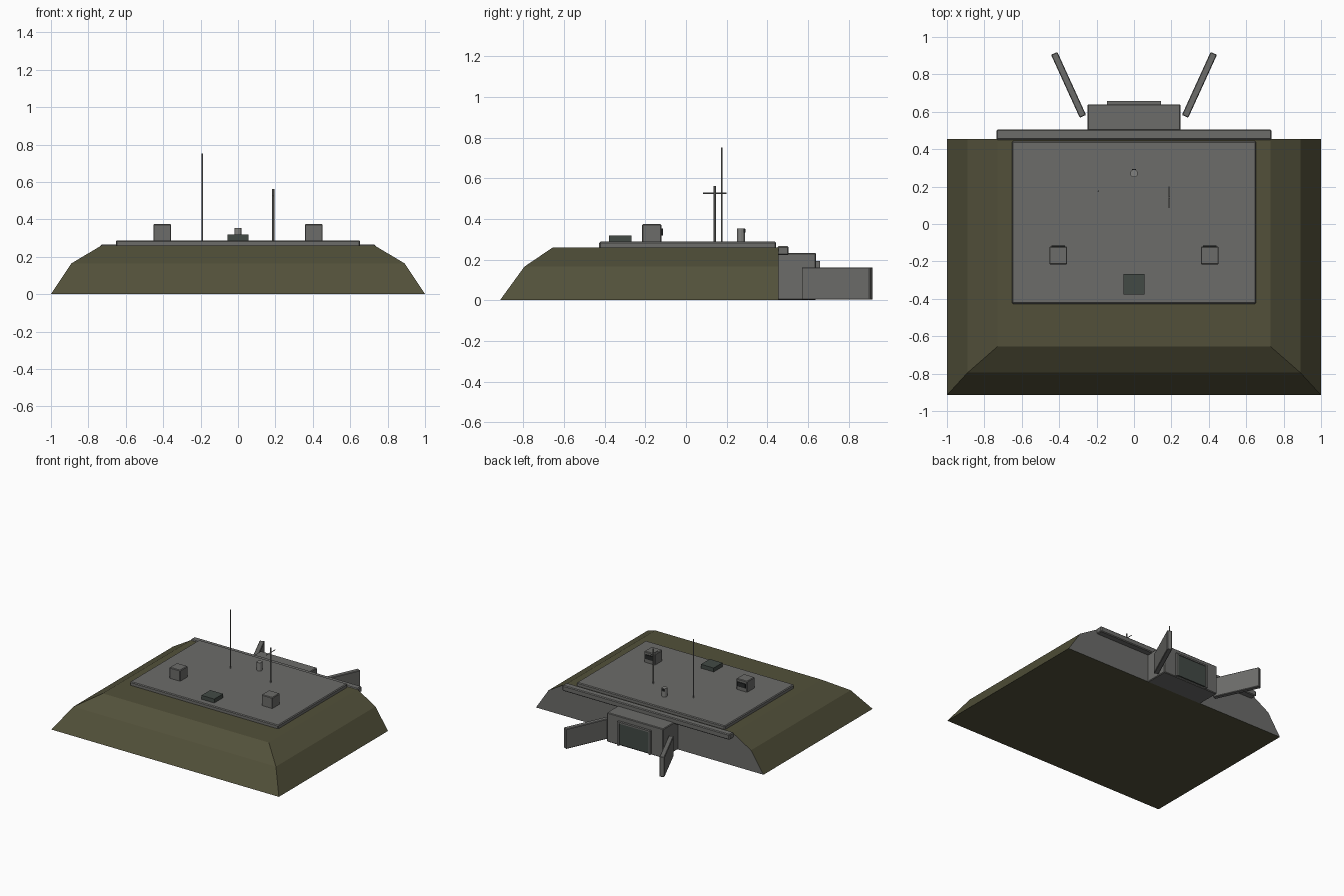
import bpy, bmesh, math
from mathutils import Matrix

if "Cube" in bpy.data.objects:
    bpy.data.objects.remove(bpy.data.objects["Cube"])


def mat(name, rgb):
    m = bpy.data.materials.new(name)
    m.diffuse_color = (*rgb, 1)
    m.use_nodes = True
    m.node_tree.nodes["Principled BSDF"].inputs["Base Color"].default_value = m.diffuse_color
    return m


EARTH = mat("olive earth", (0.085, 0.081, 0.042))
CONCRETE = mat("grey concrete", (0.15, 0.15, 0.143))
STEEL = mat("dark green steel", (0.055, 0.068, 0.06))
METAL = mat("light grey metal", (0.22, 0.22, 0.21))
DARK = mat("dark opening", (0.02, 0.022, 0.022))


def finish(name, bm, *mats):
    bmesh.ops.recalc_face_normals(bm, faces=bm.faces)
    me = bpy.data.meshes.new(name)
    bm.to_mesh(me)
    bm.free()
    for m in mats:
        me.materials.append(m)
    ob = bpy.data.objects.new(name, me)
    bpy.context.collection.objects.link(ob)
    return ob


def box(name, x, y, z, m, bevel=0.0, turn=0.0):
    """Box from (min, max) ranges, turned about its own vertical axis."""
    size = [r[1] - r[0] for r in (x, y, z)]
    mid = [(r[0] + r[1]) / 2 for r in (x, y, z)]
    bm = bmesh.new()
    bmesh.ops.create_cube(bm, size=1, matrix=Matrix.Diagonal((*size, 1)))
    if bevel:
        bmesh.ops.bevel(bm, geom=bm.edges[:], offset=bevel, segments=1, affect='EDGES')
    ob = finish(name, bm, m)
    ob.location = mid
    ob.rotation_euler.z = turn
    return ob


def rod(name, loc, r, length, m, axis='Z', sides=10):
    bm = bmesh.new()
    bmesh.ops.create_cone(bm, cap_ends=True, segments=sides, radius1=r, radius2=r, depth=length)
    ob = finish(name, bm, m)
    ob.location = loc
    if axis == 'Y':
        ob.rotation_euler.x = math.pi / 2
    return ob


# Earth berm: stacked rings (half width, front y, z), open concrete face at the back
BACK = 0.455
bm = bmesh.new()
rings = [[bm.verts.new(p) for p in ((-w, f, z), (w, f, z), (w, BACK, z), (-w, BACK, z))]
         for w, f, z in ((1, -0.915, 0), (0.89, -0.795, 0.165), (0.73, -0.655, 0.26))]
for lo, hi in zip(rings, rings[1:]):
    for i in range(4):
        j = (i + 1) % 4
        f = bm.faces.new((lo[i], lo[j], hi[j], hi[i]))
        f.material_index = 1 if i == 2 else 0
bm.faces.new(rings[0])
bm.faces.new(rings[-1])
finish("earth_berm", bm, EARTH, CONCRETE)

# Roof slab, rear parapet and entrance block
TOP = 0.288
box("roof_slab", (-0.652, 0.652), (-0.427, 0.443), (0.24, TOP), CONCRETE, 0.006)
box("rear_parapet", (-0.735, 0.735), (0.45, 0.505), (0.222, 0.266), CONCRETE, 0.006)
box("entrance_block", (-0.248, 0.248), (0.45, 0.64), (0, 0.232), CONCRETE, 0.005)

# Blast door with its frame
box("door_leaf", (-0.13, 0.13), (0.635, 0.652), (0.012, 0.182), STEEL)
for s in (-1, 1):
    box("door_jamb", sorted((s * 0.13, s * 0.145)), (0.635, 0.658), (0.005, 0.182), CONCRETE)
box("door_lintel", (-0.145, 0.145), (0.635, 0.658), (0.182, 0.194), CONCRETE)

for s in (-1, 1):
    # Splayed wing walls
    cx, cy, half, t = s * 0.35, 0.744, 0.185, 0.0185
    box("wing_wall", (cx - t, cx + t), (cy - half, cy + half), (0.003, 0.162),
        CONCRETE, 0.004, turn=-s * math.radians(24.5))
    # Ventilation boxes with a dark louvre on the rear
    vx = s * 0.405
    box("vent_box", (vx - 0.048, vx + 0.048), (-0.216, -0.121), (TOP - 0.005, 0.374), CONCRETE, 0.005)
    box("vent_louvre", (vx - 0.036, vx + 0.036), (-0.123, -0.114), (0.318, 0.352), DARK)

# Roof hatch
box("roof_hatch", (-0.056, 0.056), (-0.378, -0.268), (TOP - 0.005, 0.319), STEEL)

# Periscope with its lens
rod("periscope_tube", (0, 0.27, 0.319), 0.02, 0.07, METAL, sides=12)
box("periscope_lens", (-0.011, 0.011), (0.28, 0.293), (0.334, 0.351), DARK)

# Whip antenna and mast with a cross bar
rod("whip_antenna", (-0.19, 0.175, 0.518), 0.004, 0.468, METAL, sides=8)
rod("short_mast", (0.188, 0.142, 0.423), 0.006, 0.28, METAL, sides=8)
rod("mast_crossbar", (0.188, 0.142, 0.526), 0.003, 0.115, METAL, 'Y', sides=6)
